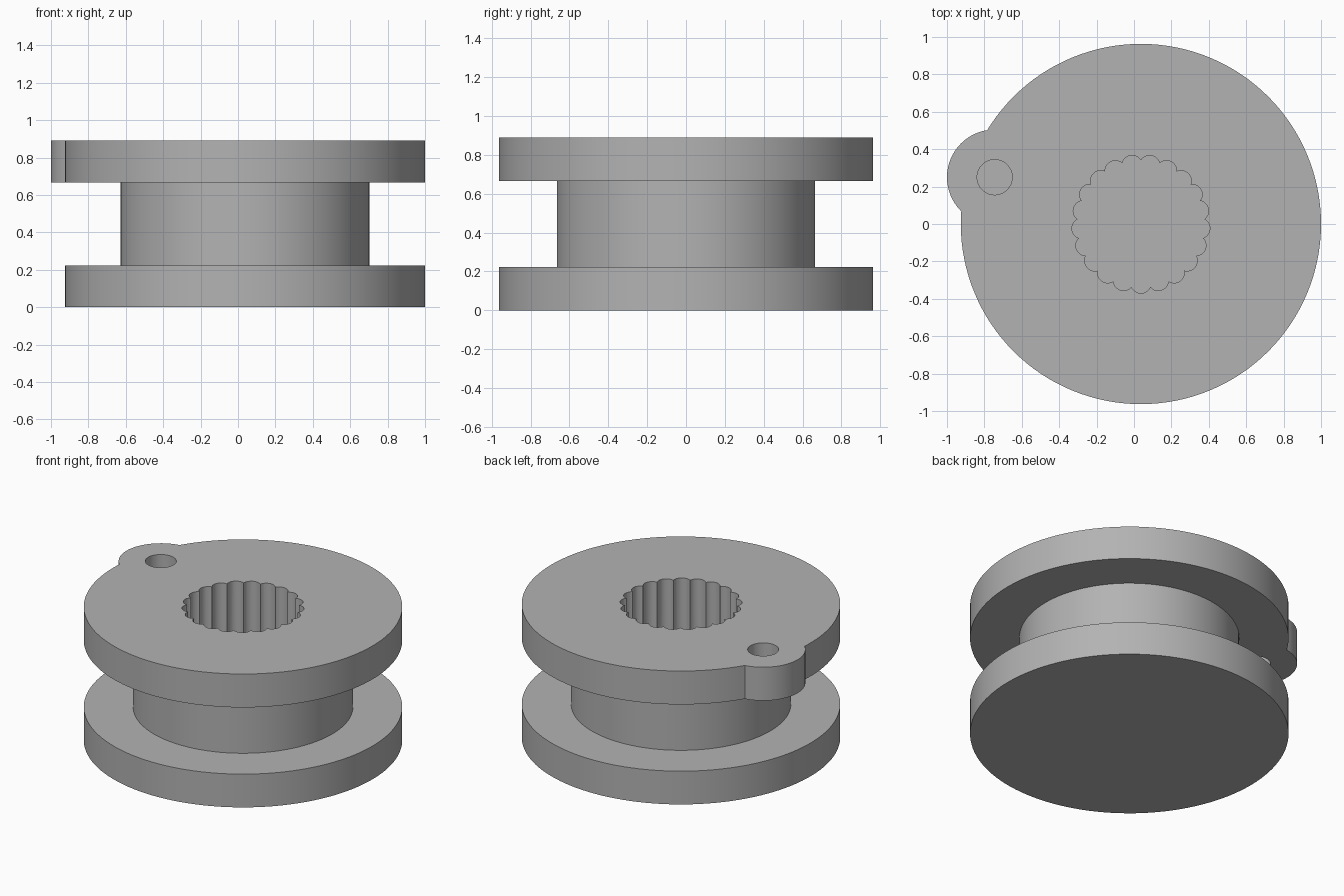
import bpy, bmesh, math
from mathutils import Vector

old = bpy.data.objects.get("Cube")
if old:
    bpy.data.objects.remove(old, do_unlink=True)

AXIS = Vector((0.037, 0))        # spool axis
LUG = Vector((-0.745, 0.25))     # lug and pin hole axis
FLANGE, CORE, HEIGHT = 0.963, 0.665, 0.89
LOW, HIGH = 0.222, 0.667         # inner faces of the two flanges
LOBES = 21

grey = bpy.data.materials.new("plain_grey")
grey.use_nodes = True
grey.diffuse_color = (0.45, 0.45, 0.45, 1)
grey.node_tree.nodes["Principled BSDF"].inputs["Base Color"].default_value = grey.diffuse_color


def finish(name, bm):
    bmesh.ops.recalc_face_normals(bm, faces=bm.faces)
    mesh = bpy.data.meshes.new(name)
    bm.to_mesh(mesh)
    bm.free()
    mesh.materials.append(grey)
    obj = bpy.data.objects.new(name, mesh)
    bpy.context.collection.objects.link(obj)
    return obj


def prism(name, outline, bottom, top):
    bm = bmesh.new()
    face = bm.faces.new([bm.verts.new((p.x, p.y, bottom)) for p in outline])
    solid = bmesh.ops.extrude_face_region(bm, geom=[face])["geom"]
    verts = [g for g in solid if isinstance(g, bmesh.types.BMVert)]
    bmesh.ops.translate(bm, verts=verts, vec=(0, 0, top - bottom))
    return finish(name, bm)


def polar(radius, angle):
    return Vector((radius * math.cos(angle), radius * math.sin(angle)))


def circle(centre, radius, count):
    return [centre + polar(radius, math.tau * i / count) for i in range(count)]


def scallops(centre, ring, radius):
    # Ring of outward arcs meeting in cusps, one arc centred on -y
    half = math.pi / LOBES
    cusp = ring * math.cos(half) + math.sqrt(radius**2 - (ring * math.sin(half))**2)
    sweep = math.atan2(cusp * math.sin(half), cusp * math.cos(half) - ring)
    points = []
    for i in range(LOBES):
        a = 2 * half * i - math.pi / 2
        for k in range(10):
            points.append(centre + polar(ring, a) + polar(radius, a + sweep * (k / 5 - 1)))
    return points


def lathe(name, profile, steps):
    bm = bmesh.new()
    verts = [bm.verts.new((r, 0, z)) for r, z in profile]
    edges = [bm.edges.new(pair) for pair in zip(verts, verts[1:])]
    bmesh.ops.spin(bm, geom=verts + edges, cent=(0, 0, 0), axis=(0, 0, 1),
                   angle=math.tau, steps=steps, use_merge=True)
    bmesh.ops.remove_doubles(bm, verts=bm.verts, dist=1e-5)
    bmesh.ops.translate(bm, verts=bm.verts, vec=(AXIS.x, AXIS.y, 0))
    return finish(name, bm)


# Spool body: two flanges and a core
spool = lathe("spool", [(0, 0), (FLANGE, 0), (FLANGE, LOW), (CORE, LOW), (CORE, HIGH),
                        (FLANGE, HIGH), (FLANGE, HEIGHT), (0, HEIGHT)], 128)

# Lug on the upper flange, pin hole through it, and the splined socket
lug = prism("lug", circle(LUG, 0.255, 64), HIGH, HEIGHT)
pin_hole = prism("pin_hole_cutter", circle(LUG, 0.094, 48), HIGH - 0.1, HEIGHT + 0.1)
socket = prism("socket_cutter", scallops(AXIS, 0.315, 0.055), LOW, HEIGHT + 0.1)

for tool, operation in ((lug, 'UNION'), (pin_hole, 'DIFFERENCE'), (socket, 'DIFFERENCE')):
    mod = spool.modifiers.new(tool.name, 'BOOLEAN')
    mod.object = tool
    mod.operation = operation
    mod.solver = 'EXACT'

# Bake the booleans and drop the helpers
bpy.context.view_layer.update()
result = spool.evaluated_get(bpy.context.evaluated_depsgraph_get())
baked = bpy.data.meshes.new_from_object(result)
spool.modifiers.clear()
spool.data = baked
for tool in (lug, pin_hole, socket):
    bpy.data.objects.remove(tool, do_unlink=True)

# Smooth round walls with crisp rims
bpy.ops.object.select_all(action='DESELECT')
spool.select_set(True)
bpy.context.view_layer.objects.active = spool
bpy.ops.object.shade_smooth_by_angle(angle=math.radians(30))
